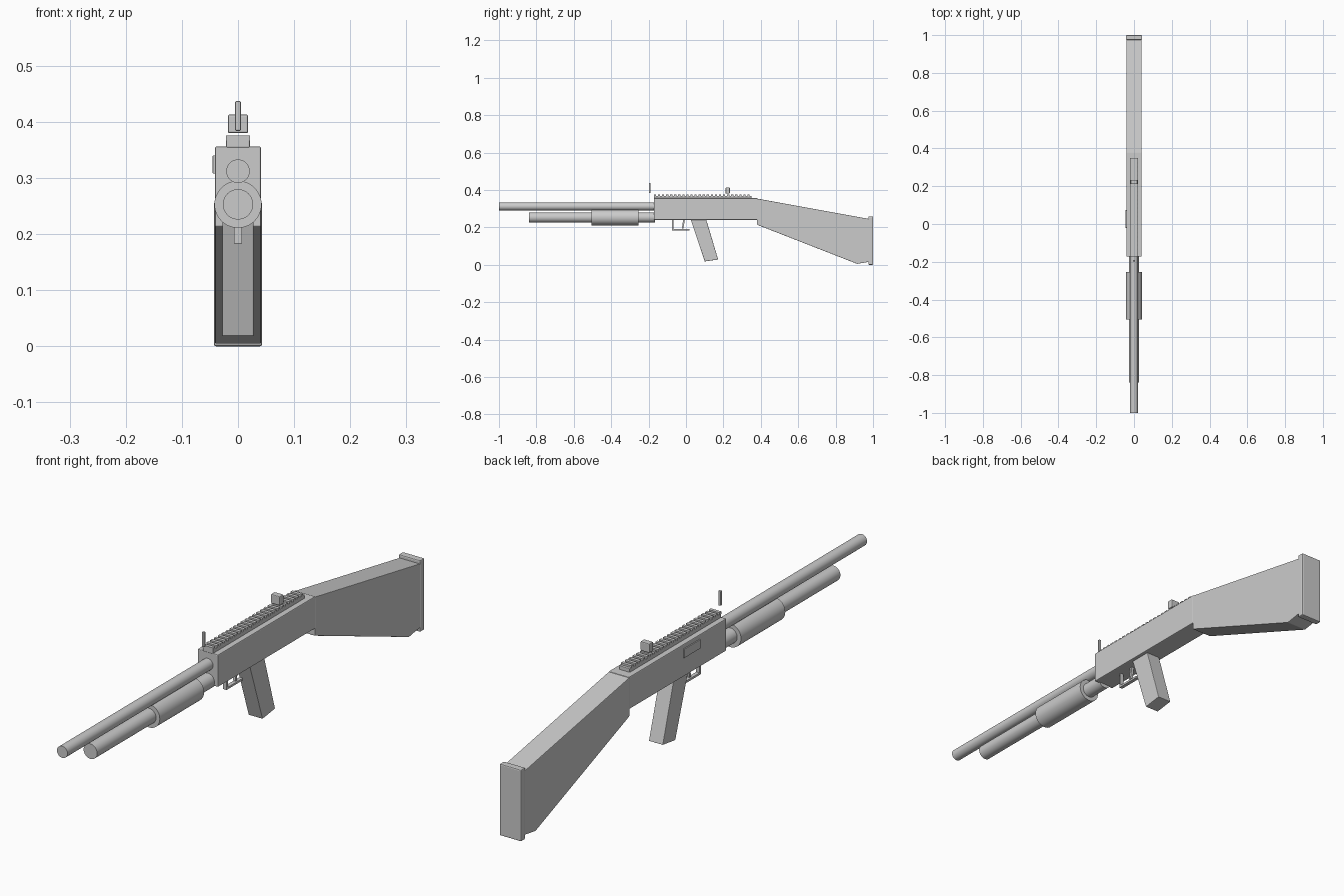
import bpy
import bmesh
from mathutils import Matrix

cube = bpy.data.objects.get("Cube")
if cube:
    bpy.data.objects.remove(cube, do_unlink=True)

grey = bpy.data.materials.new("plain grey")
grey.use_nodes = True
COLOUR = (0.6, 0.6, 0.6, 1)
grey.diffuse_color = COLOUR
grey.node_tree.nodes["Principled BSDF"].inputs["Base Color"].default_value = COLOUR


def finish(name, bm, bevel=0.0, smooth=False):
    bmesh.ops.recalc_face_normals(bm, faces=bm.faces)
    mesh = bpy.data.meshes.new(name)
    bm.to_mesh(mesh)
    bm.free()
    mesh.materials.append(grey)
    ob = bpy.data.objects.new(name, mesh)
    bpy.context.collection.objects.link(ob)
    if bevel:
        mod = ob.modifiers.new("soft edges", "BEVEL")
        mod.width = bevel
        mod.segments = 2
    if smooth:
        bpy.ops.object.select_all(action="DESELECT")
        ob.select_set(True)
        bpy.context.view_layer.objects.active = ob
        bpy.ops.object.shade_smooth_by_angle()
    return ob


def add_box(bm, x, y, z):
    """Box from (low, high) ranges."""
    size = [b - a for a, b in (x, y, z)]
    mid = [(a + b) / 2 for a, b in (x, y, z)]
    bmesh.ops.create_cube(bm, size=1, matrix=Matrix.Translation(mid) @ Matrix.Diagonal((*size, 1)))


def box(name, x, y, z, bevel=0.0):
    bm = bmesh.new()
    add_box(bm, x, y, z)
    return finish(name, bm, bevel)


def rod(name, radius, y, z):
    """Round bar lying along y."""
    bm = bmesh.new()
    place = Matrix.Translation((0, sum(y) / 2, z)) @ Matrix.Rotation(1.5707963, 4, "X")
    bmesh.ops.create_cone(bm, cap_ends=True, segments=48, radius1=radius, radius2=radius,
                          depth=y[1] - y[0], matrix=place)
    return finish(name, bm, smooth=True)


def slab(name, profile, half, bevel=0.0):
    """Side profile of (y, z) points widened to +-half in x."""
    bm = bmesh.new()
    face = bm.faces.new([bm.verts.new((-half, y, z)) for y, z in profile])
    extruded = bmesh.ops.extrude_face_region(bm, geom=[face])["geom"]
    verts = [v for v in extruded if isinstance(v, bmesh.types.BMVert)]
    bmesh.ops.translate(bm, verts=verts, vec=(2 * half, 0, 0))
    return finish(name, bm, bevel)


# Barrel, tube and sliding handle
rod("barrel", 0.021, (-1, -0.165), 0.312)
rod("tube", 0.027, (-0.84, -0.165), 0.253)
rod("sliding_handle", 0.042, (-0.505, -0.253), 0.253)

# Body with side port
box("body", (-0.041, 0.041), (-0.172, 0.382), (0.24, 0.356), 0.003)
box("side_port", (-0.045, -0.035), (-0.02, 0.073), (0.308, 0.34), 0.001)

# Toothed top rail
box("rail_base", (-0.021, 0.021), (-0.172, 0.35), (0.354, 0.369), 0.002)
bm = bmesh.new()
TEETH = 24
pitch = 0.522 / TEETH
for i in range(TEETH):
    start = -0.172 + i * pitch
    add_box(bm, (-0.021, 0.021), (start, start + pitch * 0.55), (0.367, 0.376))
finish("rail_teeth", bm)

# Sights
box("front_sight", (-0.005, 0.005), (-0.199, -0.19), (0.384, 0.437), 0.002)
box("rear_sight", (-0.018, 0.018), (0.212, 0.234), (0.38, 0.413), 0.003)

# Trigger and its guard
box("guard_bar", (-0.007, 0.007), (-0.075, 0.02), (0.183, 0.191), 0.001)
box("guard_post", (-0.007, 0.007), (-0.075, -0.067), (0.187, 0.242), 0.001)
slab("trigger", [(-0.015, 0.242), (-0.006, 0.242), (-0.014, 0.194), (-0.022, 0.194)], 0.005)

# Grip
slab("grip", [(0.025, 0.242), (0.108, 0.242), (0.172, 0.028), (0.1, 0.018)], 0.028, 0.002)

# Stock and end pad
slab("stock", [(0.38, 0.354), (0.98, 0.245), (0.98, 0.016), (0.915, 0.005), (0.38, 0.214)],
     0.041, 0.002)
box("end_pad", (-0.043, 0.043), (0.975, 1), (0, 0.258), 0.004)
